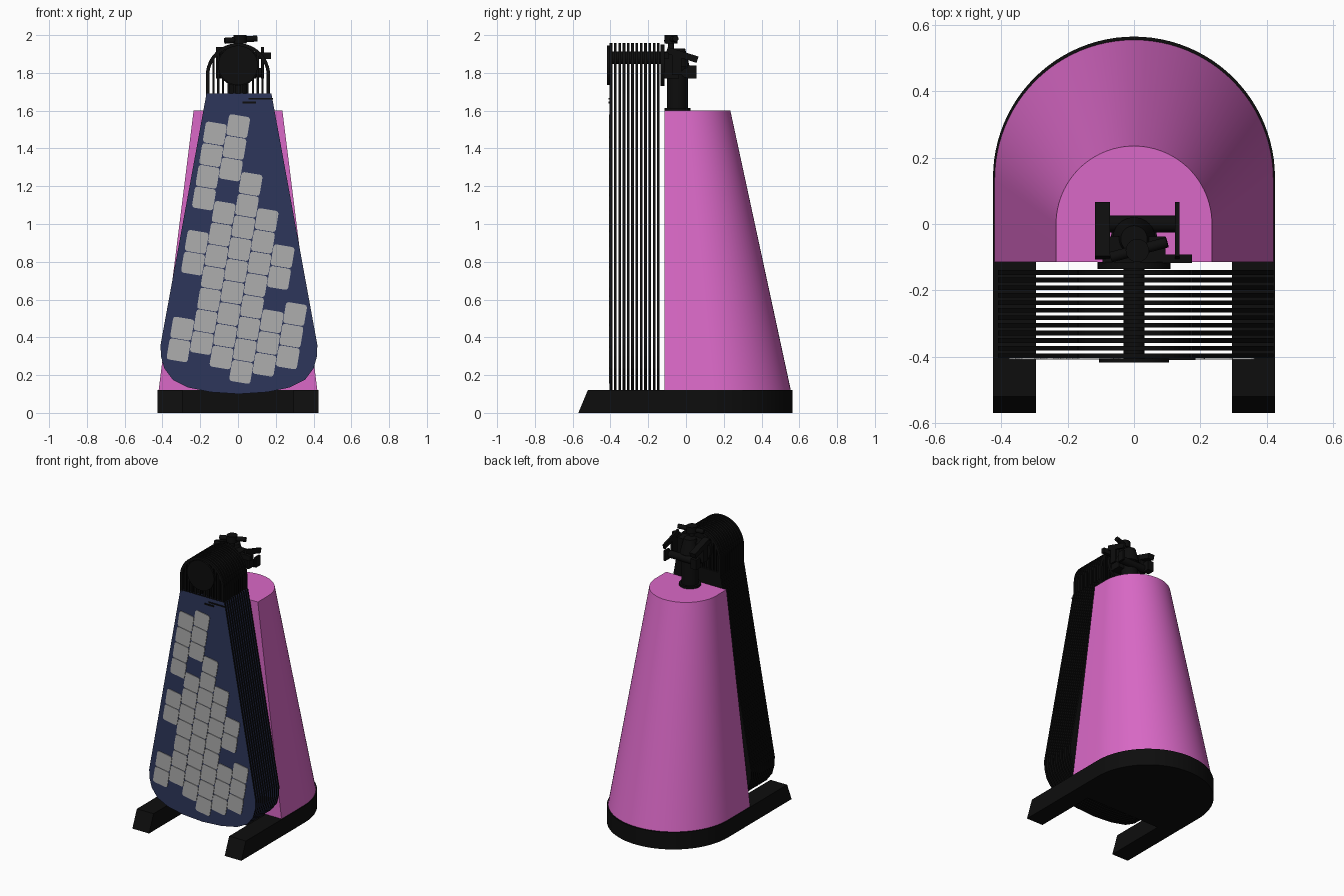
import bpy, bmesh, math
from mathutils import Vector, Matrix

if "Cube" in bpy.data.objects:
    bpy.data.objects.remove(bpy.data.objects["Cube"])


def material(name, color):
    m = bpy.data.materials.new(name)
    m.use_nodes = True
    m.diffuse_color = (*color, 1)
    m.node_tree.nodes["Principled BSDF"].inputs["Base Color"].default_value = (*color, 1)
    return m


BLACK = material("black", (0.004, 0.004, 0.004))
PINK = material("pink", (0.7, 0.14, 0.57))
NAVY = material("navy", (0.027, 0.037, 0.105))
GREY = material("light grey", (0.42, 0.42, 0.42))


def finish(name, bm, *mats, smooth=False):
    bmesh.ops.recalc_face_normals(bm, faces=bm.faces)
    mesh = bpy.data.meshes.new(name)
    bm.to_mesh(mesh)
    bm.free()
    obj = bpy.data.objects.new(name, mesh)
    bpy.context.collection.objects.link(obj)
    for m in mats:
        mesh.materials.append(m)
    if smooth:
        bpy.ops.object.select_all(action='DESELECT')
        obj.select_set(True)
        bpy.context.view_layer.objects.active = obj
        bpy.ops.object.shade_smooth_by_angle(angle=math.radians(35))
    return obj


def loft(bm, lower, upper):
    """Closed solid between two matching rings of points."""
    a = [bm.verts.new(p) for p in lower]
    b = [bm.verts.new(p) for p in upper]
    for i in range(len(a)):
        j = (i + 1) % len(a)
        bm.faces.new((a[i], a[j], b[j], b[i]))
    bm.faces.new(a[::-1])
    bm.faces.new(b)


def slab(bm, pts, y0, y1):
    loft(bm, [(x, y0, z) for x, z in pts], [(x, y1, z) for x, z in pts])


def box(name, center, size, mat=BLACK, tilt=0):
    bm = bmesh.new()
    bmesh.ops.create_cube(bm, size=1)
    bm.transform(Matrix.Translation(center) @ Matrix.Rotation(tilt, 4, 'X')
                 @ Matrix.Diagonal((*size, 1)))
    return finish(name, bm, mat)


def rod(name, start, end, r0, r1=None, mat=BLACK, sides=32):
    start, end = Vector(start), Vector(end)
    axis = end - start
    bm = bmesh.new()
    bmesh.ops.create_cone(bm, cap_ends=True, segments=sides, radius1=r0,
                          radius2=r0 if r1 is None else r1, depth=axis.length)
    turn = axis.to_track_quat('Z', 'Y').to_matrix().to_4x4()
    bm.transform(Matrix.Translation((start + end) / 2) @ turn)
    return finish(name, bm, mat, smooth=True)


def arc(r, cx, cy, n=48):
    return [(cx + r * math.cos(math.pi * i / n), cy + r * math.sin(math.pi * i / n))
            for i in range(n + 1)]


# Base plate: round back with two forward feet, sloped at their tips
FRONT = -0.115
outline = arc(0.425, 0, 0.14) + [(-0.425, -0.57), (-0.295, -0.57), (-0.295, FRONT),
                                 (0.295, FRONT), (0.295, -0.57), (0.425, -0.57)]
bm = bmesh.new()
loft(bm, [(x, y, 0) for x, y in outline],
     [(x, y + (0.05 if y < -0.5 else 0), 0.12) for x, y in outline])
finish("base_plate", bm, BLACK, smooth=True)

# Tapered body with flat front and rounded back
bm = bmesh.new()
rings = []
for r, cy, z in ((0.42, 0.135, 0.12), (0.235, 0, 1.6)):
    ring = arc(r, 0, cy) + [(-r, FRONT), (r, FRONT)]
    rings.append([(x, y, z) for x, y in ring])
loft(bm, *rings)
finish("tapered_body", bm, PINK, smooth=True)

# Hanging sample boards: black edges and backs, navy fronts
COUNT, PITCH, THICK = 12, 0.0228, 0.014
Y0 = -0.404
half = [(0.172, 1.69), (0.415, 0.36), (0.413, 0.3), (0.395, 0.235),
        (0.35, 0.175), (0.27, 0.135), (0.15, 0.11), (0, 0.1)]
board = half + [(-x, z) for x, z in half[-2::-1]]
board = [(x + 0.005, z) for x, z in board]


def repeat(obj):
    mod = obj.modifiers.new("row", 'ARRAY')
    mod.count = COUNT
    mod.use_relative_offset = False
    mod.use_constant_offset = True
    mod.constant_offset_displace = (0, PITCH, 0)


bm = bmesh.new()
slab(bm, board, Y0, Y0 + THICK)
boards = finish("sample_boards", bm, BLACK, NAVY)
for f in boards.data.polygons:
    f.material_index = 1 if f.normal.y < -0.9 else 0
repeat(boards)

# Hanger on every board: arched band with upright wires
bm = bmesh.new()
outer = [(0.17, 1.68)] + arc(0.17, 0, 1.787, 24) + [(-0.17, 1.68)]
inner = [(-0.152, 1.68)] + arc(0.152, 0, 1.787, 24)[::-1] + [(0.152, 1.68)]
slab(bm, outer + inner, Y0, Y0 + THICK)
for side in (-1, 1):
    for x in (0.02, 0.05, 0.08, 0.105, 0.13):
        top = 1.787 + math.sqrt(0.16 ** 2 - x ** 2)
        w = 0.006
        slab(bm, [(side * x - w, 1.68), (side * x + w, 1.68),
                  (side * x + w, top), (side * x - w, top)], Y0 + 0.002, Y0 + 0.012)
repeat(finish("board_hangers", bm, BLACK))

# Small pull bars near the top of the boards
box("pull_bar", (0.12, Y0 - 0.003, 1.662), (0.13, 0.006, 0.008))
box("pull_tab", (0.06, Y0 - 0.003, 1.643), (0.07, 0.006, 0.01))

# Grey tiles: slanted columns with alternate columns dropped half a tile
columns = [(0, 1, 4, 5, 7, 8, 9, 10), (1, 2, 3, 4, 5, 6, 7, 9, 10, 11),
           range(9), range(8), (0, 1, 2, 4, 5), (1, 2, 3)]
lean = math.radians(9.5)
HALF, ROUND = 0.0565, 0.014
tile = []
for q in range(4):
    corner = math.pi / 4 + q * math.pi / 2
    cx = math.copysign(HALF - ROUND, math.cos(corner))
    cy = math.copysign(HALF - ROUND, math.sin(corner))
    for s in (-1, 0, 1):
        t = corner + s * math.pi / 4
        tile.append((cx + ROUND * math.cos(t), cy + ROUND * math.sin(t)))
bm = bmesh.new()
for c, rows in enumerate(columns):
    for k in rows:
        u = -0.365 + 0.1153 * c
        v = (0.217 if c % 2 else 0.275) + 0.1164 * k
        pts = [((u + a) * math.cos(lean) + (v + b) * math.sin(lean),
                (v + b) * math.cos(lean) - (u + a) * math.sin(lean)) for a, b in tile]
        slab(bm, pts, Y0 - 0.004, Y0 + 0.001)
finish("board_tiles", bm, GREY)

# Carrying rail with end disc and bracket
rod("carrying_rail", (0, -0.415, 1.88), (0, -0.06, 1.88), 0.032)
rod("rail_end_disc", (0, -0.418, 1.84), (0, -0.406, 1.84), 0.105)
rod("rail_back_disc", (0, -0.135, 1.84), (0, -0.115, 1.84), 0.11)

# Post and clamp head
PY = -0.045
rod("post_flange", (0, PY, 1.6), (0, PY, 1.615), 0.07)
rod("post", (0, PY, 1.6), (0, PY, 1.83), 0.055)
rod("post_dome", (0, PY, 1.83), (0, PY, 1.93), 0.065, 0.04)
box("clamp_block", (0.005, -0.075, 1.84), (0.18, 0.075, 0.14))
box("clamp_crossbar", (0.04, -0.105, 1.89), (0.27, 0.025, 0.035))
rod("lower_spindle", (-0.1, 0.0, 1.8), (0.13, 0.0, 1.8), 0.025)
for name, x, w in (("right", -0.095, 0.045), ("left", 0.13, 0.014)):
    box(name + "_lever", (x, -0.02, 1.895), (w, 0.17, 0.035), tilt=-0.3)
    box(name + "_lever_link", (x, -0.05, 1.85), (w, 0.05, 0.12))
    box(name + "_lower_grip", (x, 0.03, 1.805), (w, 0.05, 0.07))

# Top screw handle
rod("screw_stem", (0.01, -0.08, 1.88), (0.01, -0.08, 1.98), 0.016)
rod("screw_hub", (0.01, -0.08, 1.955), (0.01, -0.08, 2.0), 0.035)
rod("screw_bar", (-0.07, -0.1, 1.97), (0.1, -0.055, 1.982), 0.016)
